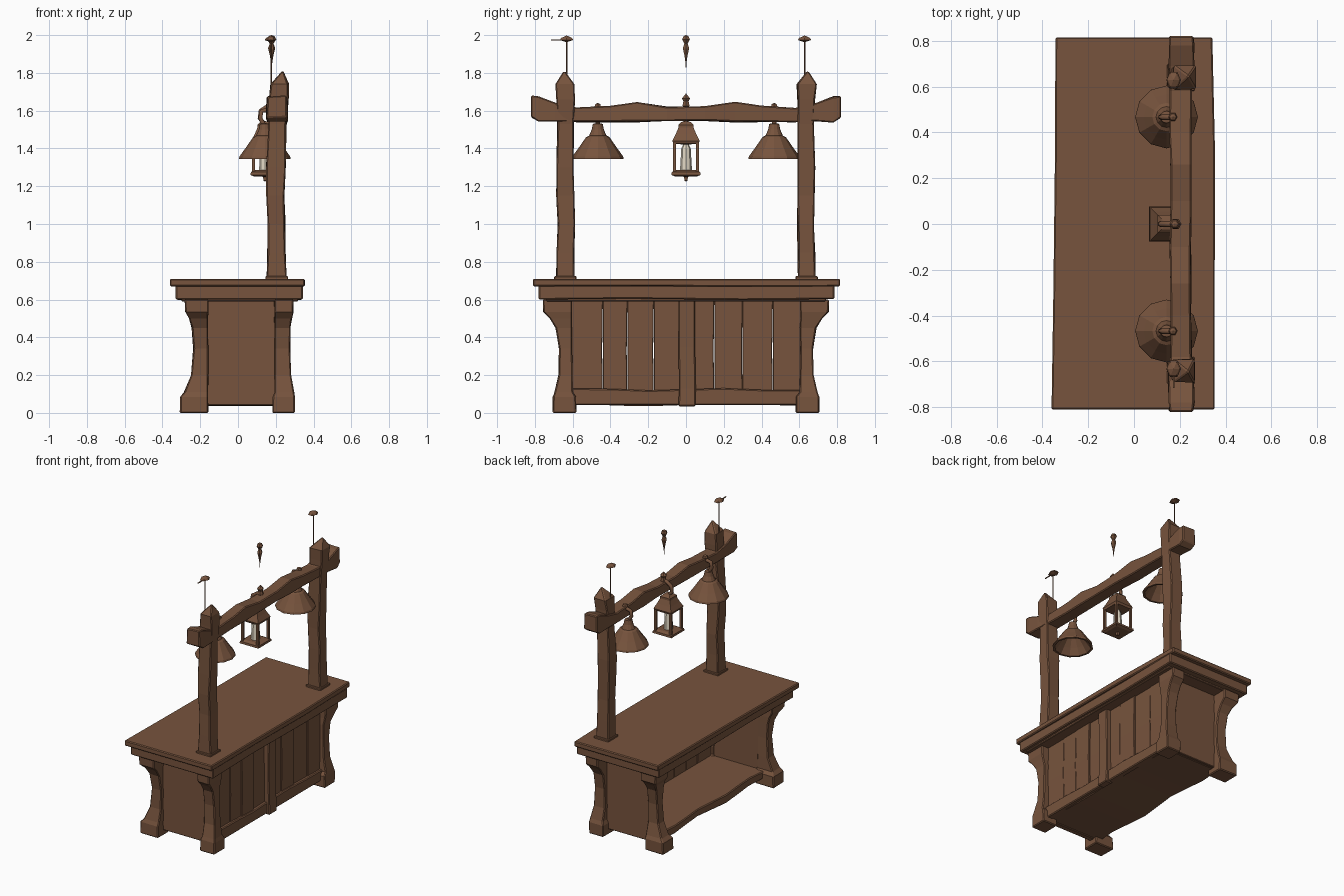
import bpy, bmesh, math, random
from mathutils import Vector
random.seed(4)


def material(name, rgb):
    m = bpy.data.materials.new(name)
    m.diffuse_color = (*rgb, 1)
    return m


WOOD = material("brown wood", (0.185, 0.088, 0.047))
CREAM = material("cream candle", (0.75, 0.68, 0.55))


def finish(name, bm, mat=WOOD, bevel=0):
    bmesh.ops.recalc_face_normals(bm, faces=bm.faces)
    me = bpy.data.meshes.new(name)
    bm.to_mesh(me)
    bm.free()
    me.materials.append(mat)
    ob = bpy.data.objects.new(name, me)
    bpy.context.collection.objects.link(ob)
    if bevel:
        b = ob.modifiers.new("worn edges", 'BEVEL')
        b.width, b.segments, b.limit_method = bevel, 1, 'ANGLE'
        b.angle_limit = math.radians(50)
    return ob


def beam(name, rows, axis='z', tip=None, jitter=0.0, bevel=0.006, flip=1):
    """Rectangular sections (position, a0, a1, b0, b1) joined along z or y."""
    bm = bmesh.new()

    def put(p, a, b):
        x, y, z = (a, b, p) if axis == 'z' else (a, p, b)
        return bm.verts.new((x, y * flip, z))
    rings = []
    for p, a0, a1, b0, b1 in rows:
        rings.append([put(p, a + random.uniform(-jitter, jitter), b + random.uniform(-jitter, jitter))
                      for a, b in ((a0, b0), (a1, b0), (a1, b1), (a0, b1))])
    for r, s in zip(rings, rings[1:]):
        for i in range(4):
            bm.faces.new((r[i], r[(i + 1) % 4], s[(i + 1) % 4], s[i]))
    bm.faces.new(rings[0])
    if tip:
        t = put(tip[2], tip[0], tip[1])
        for i in range(4):
            bm.faces.new((rings[-1][i], rings[-1][(i + 1) % 4], t))
    else:
        bm.faces.new(rings[-1])
    return finish(name, bm, bevel=bevel)


def box(name, x0, x1, y0, y1, z0, z1, bevel=0.004):
    return beam(name, [(z0, x0, x1, y0, y1), (z1, x0, x1, y0, y1)], bevel=bevel)


def lathe(name, profile, x, y, n=12, turn=0, mat=WOOD, sx=1, sy=1):
    """Turned shape from (radius, z) points; zero radii close to a point."""
    bm = bmesh.new()
    rings = []
    for r, z in profile:
        k = 1 if r == 0 else n
        rings.append([bm.verts.new((x + sx * r * math.cos(turn + math.tau * i / n),
                                    y + sy * r * math.sin(turn + math.tau * i / n), z)) for i in range(k)])
    for a, b in zip(rings, rings[1:]):
        for i in range(n):
            j = (i + 1) % n
            vs = [a[i % len(a)], a[j % len(a)], b[j % len(b)], b[i % len(b)]]
            bm.faces.new(list(dict.fromkeys(vs)))
    return finish(name, bm, mat)


def hook(name, pts, r):
    cu = bpy.data.curves.new(name, 'CURVE')
    cu.dimensions, cu.bevel_depth, cu.bevel_resolution, cu.use_fill_caps = '3D', r, 1, True
    s = cu.splines.new('POLY')
    s.points.add(len(pts) - 1)
    for p, q in zip(s.points, pts):
        p.co = (*q, 1)
    cu.materials.append(WOOD)
    ob = bpy.data.objects.new(name, cu)
    bpy.context.collection.objects.link(ob)


# Counter top and the trim below it
beam("counter_top", [(-0.81, -0.36, 0.352, 0.67, 0.71), (-0.3, -0.352, 0.352, 0.672, 0.71),
                     (0.3, -0.345, 0.354, 0.668, 0.71), (0.815, -0.343, 0.342, 0.67, 0.71)], 'y')
beam("counter_trim", [(-0.78, -0.33, 0.343, 0.6, 0.675), (-0.3, -0.325, 0.338, 0.605, 0.675),
                      (0.3, -0.325, 0.338, 0.598, 0.675), (0.785, -0.33, 0.343, 0.603, 0.675)], 'y')
box("counter_lower_trim", -0.3, 0.318, -0.74, 0.74, 0.59, 0.61)

# Flared legs: z, open-side x, panel-side x, inner y, outer y
LEG = [(0.0, -0.307, 0.3, 0.58, 0.705), (0.085, -0.305, 0.3, 0.582, 0.705),
       (0.11, -0.285, 0.296, 0.6, 0.695), (0.2, -0.247, 0.28, 0.602, 0.675),
       (0.34, -0.237, 0.275, 0.604, 0.672), (0.45, -0.245, 0.278, 0.604, 0.69),
       (0.5, -0.258, 0.286, 0.604, 0.72), (0.535, -0.28, 0.293, 0.604, 0.755),
       (0.6, -0.282, 0.293, 0.604, 0.757)]
for side, f in (("left", -1), ("right", 1)):
    beam(side + "_open_side_leg", [(z, a, -0.158, c, d) for z, a, b, c, d in LEG], jitter=0.002, flip=f)
    beam(side + "_panel_side_leg", [(z, 0.182 if z < 0.1 else 0.192, b, c, d) for z, a, b, c, d in LEG],
         jitter=0.002, flip=f)
    box(side + "_end_panel", -0.2, 0.23, min(f * 0.605, f * 0.645), max(f * 0.605, f * 0.645), 0.04, 0.61)

# Uneven planks closing the panel side
edges = [-0.61, -0.44, -0.31, -0.17, 0.0, 0.15, 0.3, 0.46, 0.61]
for i, (a, b) in enumerate(zip(edges, edges[1:])):
    o = 0.004 * (i % 3)
    beam("panel_plank", [(0.05, 0.215, 0.24 + o, a, b), (0.33, 0.215, 0.243 + o, a, b - 0.004),
                         (0.6, 0.215, 0.24 + o, a, b)], bevel=0.003)
beam("panel_stile", [(0.035, 0.23, 0.285, -0.04, 0.05), (0.13, 0.23, 0.28, -0.037, 0.052),
                     (0.35, 0.23, 0.277, -0.04, 0.048), (0.6, 0.23, 0.28, -0.04, 0.047)])
beam("panel_bottom_rail", [(y, 0.22, 0.264, 0.042, 0.125 + 0.006 * math.sin(9 * y))
                           for y in (-0.61, -0.4, -0.2, 0, 0.2, 0.4, 0.61)], 'y')

# Floor shelf with a wavy open edge
beam("floor_shelf", [(y, -0.215 + 0.012 * math.sin(11 * y), 0.24, 0.042 + 0.006 * math.sin(7 * y), 0.1)
                     for y in (-0.63, -0.45, -0.3, -0.15, 0, 0.15, 0.3, 0.45, 0.63)], 'y')

# Rough posts with pointed tops
POST = [(0.7, 0.152, 0.255, 0.59, 0.688), (0.85, 0.158, 0.25, 0.592, 0.682), (1.0, 0.16, 0.25, 0.59, 0.68),
        (1.15, 0.15, 0.243, 0.592, 0.684), (1.3, 0.15, 0.25, 0.592, 0.684), (1.53, 0.165, 0.255, 0.592, 0.68),
        (1.66, 0.165, 0.267, 0.59, 0.684), (1.74, 0.172, 0.268, 0.588, 0.69)]
for side, f in (("left", -1), ("right", 1)):
    beam(side + "_post", POST, tip=(0.238, 0.645, 1.815), jitter=0.004, flip=f)
    y0, y1 = sorted((f * 0.58, f * 0.698))
    box(side + "_post_collar", 0.145, 0.265, y0, y1, 0.7, 0.724)

# Crossbeam, thicker at both ends
END = [(0.82, 0.155, 0.258, 1.565, 1.678), (0.78, 0.15, 0.262, 1.54, 1.675), (0.69, 0.15, 0.262, 1.545, 1.645)]
MID = [(0.58, 0.158, 0.252, 1.54, 1.615), (0.4, 0.156, 0.25, 1.542, 1.626), (0.26, 0.16, 0.248, 1.54, 1.644),
       (0.1, 0.157, 0.25, 1.545, 1.622)]
HALF = END + MID
beam("crossbeam", [(-r[0], *r[1:]) for r in HALF] + HALF[::-1], 'y', jitter=0.004)

# Bell shades with hollow undersides, and their hooks
for side, y in (("left", -0.467), ("right", 0.467)):
    lathe(side + "_bell", [(0, 1.535), (0.026, 1.53), (0.032, 1.5), (0.046, 1.468), (0.062, 1.46),
                           (0.1, 1.405), (0.134, 1.358), (0.137, 1.345), (0.122, 1.345),
                           (0.09, 1.39), (0.05, 1.44), (0, 1.45)], 0.142, y)
    hook(side + "_bell_hook", [(0.14, y, 1.52), (0.118, y, 1.56), (0.125, y, 1.598), (0.165, y, 1.605)], 0.013)
    lathe(side + "_hook_knob", [(0, 1.6), (0.02, 1.62), (0.015, 1.635), (0, 1.642)], 0.17, y, 6)

# Lantern: four-sided roof, posts, base and candle
Q = math.pi / 4
LX = 0.143
S = math.sqrt(2)
lathe("lantern_roof", [(0, 1.42), (0.066 * S, 1.425), (0.072 * S, 1.44), (0.055 * S, 1.475), (0.04 * S, 1.51),
                       (0.04 * S, 1.525), (0.024 * S, 1.54), (0, 1.545)], LX, 0, 4, Q)
lathe("lantern_base", [(0, 1.225), (0.012, 1.23), (0.014, 1.25), (0.06 * S, 1.252), (0.077 * S, 1.26),
                       (0.075 * S, 1.275), (0.055 * S, 1.285), (0, 1.285)], LX, 0, 4, Q)
for i in (-1, 1):
    for j in (-1, 1):
        x, y = LX + i * 0.061, j * 0.061
        box("lantern_post", x - 0.008, x + 0.008, y - 0.008, y + 0.008, 1.27, 1.43, 0)
lathe("lantern_candle", [(0, 1.28), (0.032, 1.28), (0.025, 1.4), (0.012, 1.425), (0, 1.43)], LX, 0, 8, mat=CREAM)
hook("lantern_hook", [(0.14, 0, 1.53), (0.115, 0, 1.56), (0.12, 0, 1.6), (0.16, 0, 1.625), (0.185, 0, 1.63)], 0.013)
lathe("lantern_hook_knob", [(0, 1.61), (0.022, 1.625), (0.016, 1.65), (0.024, 1.665), (0, 1.692)], 0.183, 0, 6)

# Small floating drop and thin finials at the very top
lathe("hanging_drop", [(0, 1.81), (0.004, 1.86), (0.009, 1.89), (0.019, 1.93), (0.01, 1.955),
                       (0.023, 1.978), (0.015, 1.995), (0, 2.0)], 0.178, 0, 6)
for side, y in (("left", -0.632), ("right", 0.628)):
    lathe(side + "_finial_rod", [(0, 1.74), (0.004, 1.745), (0.004, 1.97), (0, 1.975)], 0.175, y, 5)
    lathe(side + "_finial_cap", [(0, 1.962), (0.032, 1.974), (0.025, 1.985), (0, 1.998)], 0.173, y, 6, sy=1.3)
box("left_finial_pointer", 0.17, 0.177, -0.715, -0.64, 1.971, 1.976, 0)
